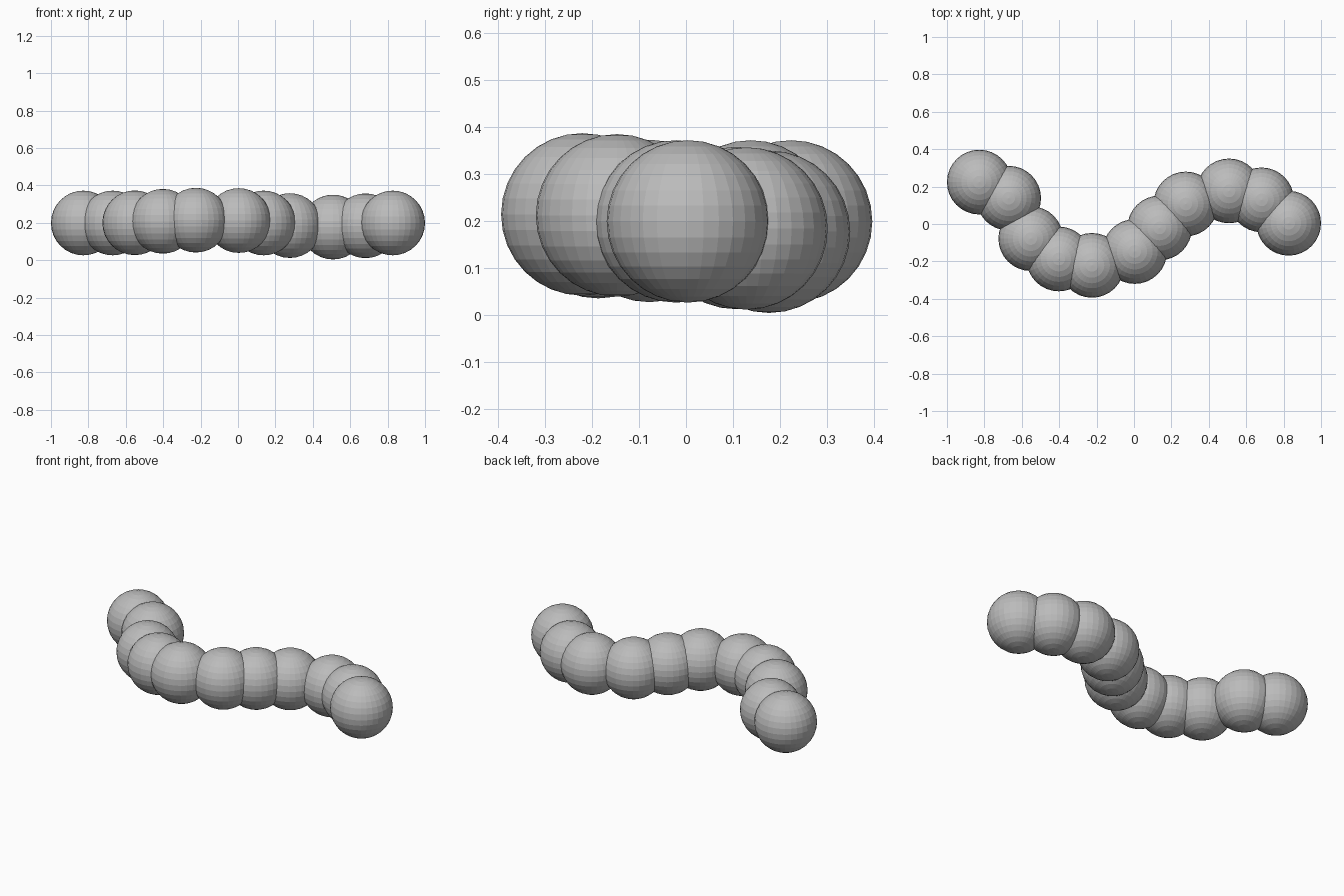
import bpy

if "Cube" in bpy.data.objects:
    bpy.data.objects.remove(bpy.data.objects["Cube"])

# single plain grey
grey = bpy.data.materials.new("mid grey")
grey.diffuse_color = (0.5, 0.5, 0.5, 1)
grey.use_nodes = True
grey.node_tree.nodes["Principled BSDF"].inputs["Base Color"].default_value = grey.diffuse_color

RADIUS = 0.173

# centres of the overlapping body balls, from left end to right end
centres = [
    (-0.827, 0.224, 0.199), (-0.67, 0.138, 0.199), (-0.552, -0.078, 0.20),
    (-0.402, -0.187, 0.208), (-0.225, -0.221, 0.214), (0.004, -0.147, 0.212),
    (0.137, -0.021, 0.199), (0.277, 0.107, 0.185), (0.508, 0.177, 0.177),
    (0.682, 0.129, 0.184), (0.827, 0.004, 0.199),
]


def ball(name, centre):
    """Flat-faced UV sphere segment."""
    bpy.ops.mesh.primitive_uv_sphere_add(
        segments=32, ring_count=16, radius=RADIUS, location=centre)
    obj = bpy.context.object
    obj.name = name
    obj.data.materials.append(grey)
    bpy.ops.object.shade_flat()


# wavy chain of segments
for i, c in enumerate(centres, 1):
    ball(f"body_segment_{i}", c)
